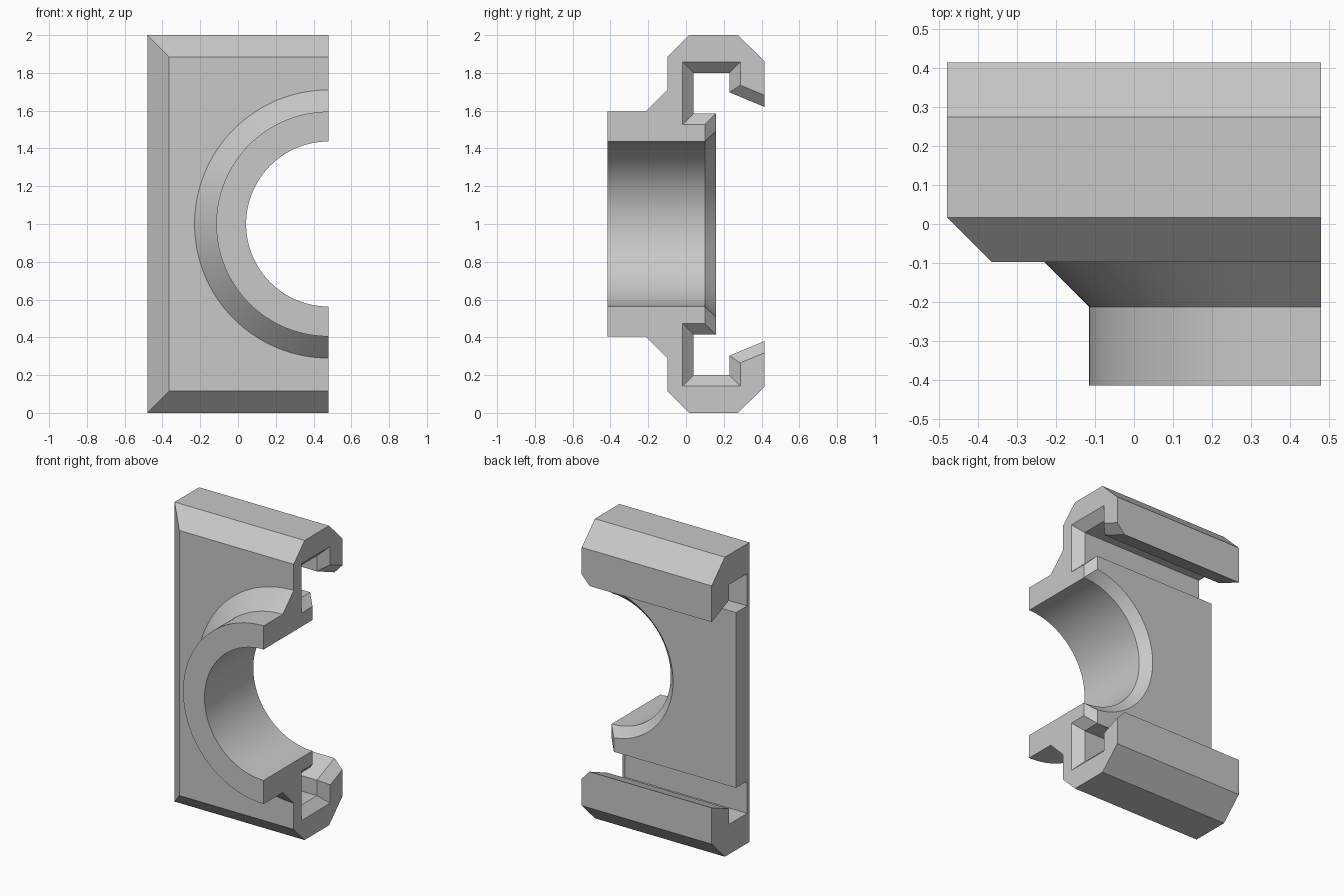
import bpy, bmesh, math
from mathutils import Vector

if "Cube" in bpy.data.objects:
    bpy.data.objects.remove(bpy.data.objects["Cube"], do_unlink=True)

END = 0.48        # half length along x
BEVEL = 0.0575    # flare of the channels at the open end

grey = bpy.data.materials.new("plain_grey")
grey.use_nodes = True
colour = (0.58, 0.58, 0.58, 1)
grey.diffuse_color = colour
grey.node_tree.nodes["Principled BSDF"].inputs["Base Color"].default_value = colour


def make_object(name, bm):
    bmesh.ops.recalc_face_normals(bm, faces=bm.faces[:])
    mesh = bpy.data.meshes.new(name)
    bm.to_mesh(mesh)
    bm.free()
    mesh.materials.append(grey)
    obj = bpy.data.objects.new(name, mesh)
    bpy.context.collection.objects.link(obj)
    return obj


def loft(bm, rings):
    """Join closed rings of points and cap both ends."""
    loops = [[bm.verts.new(p) for p in ring] for ring in rings]
    for a, b in zip(loops, loops[1:]):
        for i in range(len(a)):
            j = (i + 1) % len(a)
            bm.faces.new((a[i], a[j], b[j], b[i]))
    bm.faces.new(loops[0])
    bm.faces.new(loops[-1])


def cut_away(bm, point, normal):
    """Slice off what lies on the normal side and close the cut."""
    res = bmesh.ops.bisect_plane(bm, geom=bm.verts[:] + bm.edges[:] + bm.faces[:],
                                 plane_co=point, plane_no=normal, clear_outer=True)
    edges = [e for e in res["geom_cut"] if isinstance(e, bmesh.types.BMEdge)]
    bmesh.ops.holes_fill(bm, edges=edges)


def lathe(name, profile, half=False, segments=128):
    """Solid of revolution about the bore axis, profile is (y, radius)."""
    bm = bmesh.new()
    loft(bm, [[(END + r * math.cos(t), y, 1 + r * math.sin(t))
               for t in (2 * math.pi * i / segments for i in range(segments))]
              for y, r in profile])
    if half:
        cut_away(bm, Vector((END, 0, 1)), Vector((1, 0, 0)))
    return make_object(name, bm)


# Body: clamp profile with hooked channels above and below
outer = [(-0.098, 1.885), (0.017, 2), (0.275, 2), (0.415, 1.862)]
channel = [(0.415, 1.62), (0.23, 1.697), (0.23, 1.8),
           (0.04, 1.8), (0.04, 1.585), (0.158, 1.585)]
flared = [(0.415, 1.682), (0.23 + BEVEL, 1.735), (0.23 + BEVEL, 1.8 + BEVEL),
          (0.04 - BEVEL, 1.8 + BEVEL), (0.04 - BEVEL, 1.585 - BEVEL),
          (0.158 - BEVEL, 1.585 - BEVEL)]


def section(x, inner):
    upper = outer + inner
    lower = [(y, 2 - z) for y, z in reversed(upper)]
    return [(x, y, z) for y, z in upper + lower]


bm = bmesh.new()
loft(bm, [section(-END, channel), section(END - BEVEL, channel), section(END, flared)])
cut_away(bm, Vector((-END, 0.017, 1)), Vector((-1, -1, 0)).normalized())
body = make_object("clamp_body", bm)

# Half-round boss with a conical foot, and the bore with a chamfered back rim
boss = lathe("boss", [(-0.415, 0.595), (-0.213, 0.595), (-0.098, 0.71), (-0.05, 0.71)], half=True)
bore = lathe("bore_cutter", [(-0.6, 0.437), (0.1, 0.437), (0.2, 0.537)])

bpy.context.view_layer.objects.active = body
for tool, operation in ((boss, "UNION"), (bore, "DIFFERENCE")):
    mod = body.modifiers.new(tool.name, "BOOLEAN")
    mod.operation = operation
    mod.solver = "EXACT"
    mod.object = tool
    bpy.ops.object.modifier_apply(modifier=mod.name)
    bpy.data.objects.remove(tool, do_unlink=True)

# Smooth round walls, crisp edges
bpy.ops.object.select_all(action="DESELECT")
body.select_set(True)
bpy.ops.object.shade_smooth_by_angle(angle=math.radians(25))
